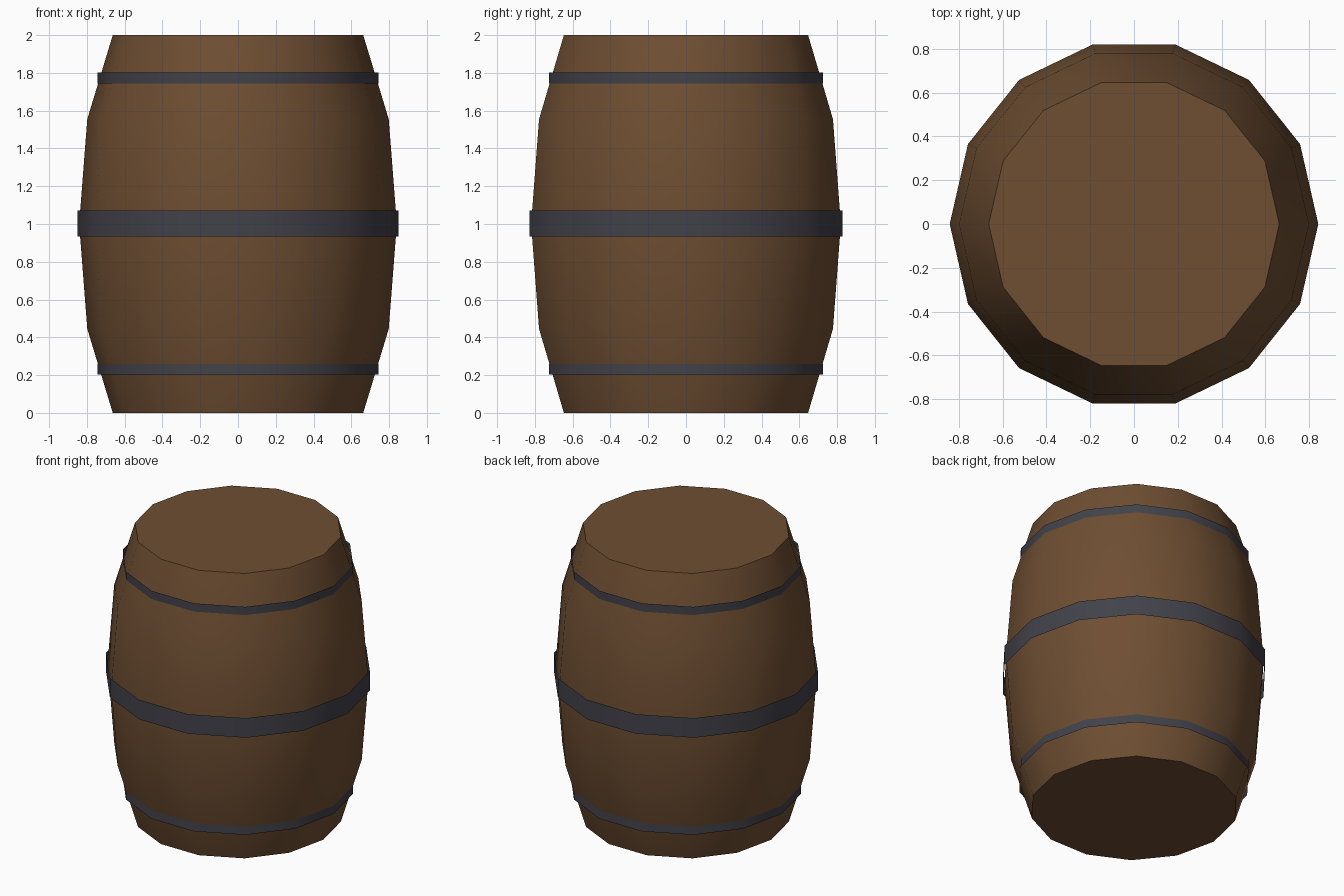
import bpy, bmesh, math

if "Cube" in bpy.data.objects:
    bpy.data.objects.remove(bpy.data.objects["Cube"])

SIDES = 14


def material(name, color):
    m = bpy.data.materials.new(name)
    m.diffuse_color = (*color, 1)
    m.use_nodes = True
    m.node_tree.nodes["Principled BSDF"].inputs["Base Color"].default_value = m.diffuse_color
    return m


def lathe(name, profile, mat, capped=False):
    """Revolve (radius, z) points around z, with optional end caps."""
    bm = bmesh.new()
    rings = []
    for r, z in profile:
        rings.append([bm.verts.new((r * math.cos(math.tau * i / SIDES),
                                    r * math.sin(math.tau * i / SIDES), z))
                      for i in range(SIDES)])
    for a, b in zip(rings, rings[1:]):
        for i in range(SIDES):
            j = (i + 1) % SIDES
            bm.faces.new((a[i], a[j], b[j], b[i]))
    if capped:
        bm.faces.new(rings[0][::-1])
        bm.faces.new(rings[-1])
    mesh = bpy.data.meshes.new(name)
    bm.to_mesh(mesh)
    bm.free()
    mesh.materials.append(mat)
    obj = bpy.data.objects.new(name, mesh)
    bpy.context.collection.objects.link(obj)
    bpy.ops.object.select_all(action='DESELECT')
    obj.select_set(True)
    bpy.context.view_layer.objects.active = obj
    bpy.ops.object.shade_smooth_by_angle(angle=math.radians(35))
    return obj


wood = material("brown wood", (0.156, 0.076, 0.032))
iron = material("dark iron", (0.054, 0.054, 0.069))

# Bulging wooden body with flat ends
lathe("barrel_body", [(0.663, 0), (0.798, 0.445), (0.841, 1),
                      (0.798, 1.555), (0.663, 2)], wood, capped=True)

# Thin open iron hoops
for name, r, z0, z1 in (("lower_hoop", 0.743, 0.202, 0.26),
                        ("middle_hoop", 0.85, 0.934, 1.071),
                        ("upper_hoop", 0.743, 1.745, 1.803)):
    lathe(name, [(r, z0), (r, z1)], iron)
